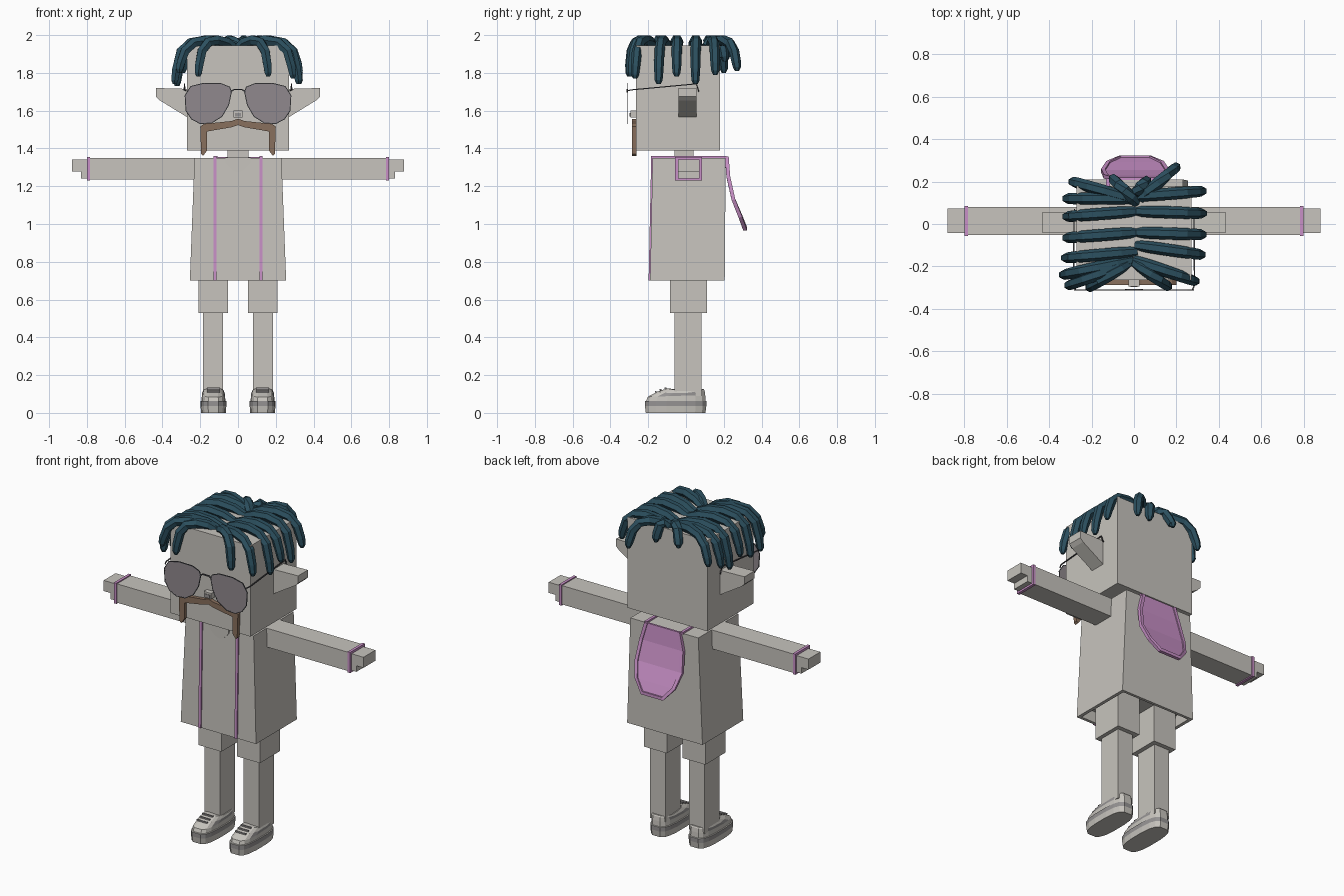
import bpy, bmesh, math
from mathutils import Vector

cube = bpy.data.objects.get("Cube")
if cube:
    bpy.data.objects.remove(cube, do_unlink=True)


def material(name, r, g, b):
    m = bpy.data.materials.new(name)
    m.use_nodes = True
    m.diffuse_color = (r, g, b, 1)
    m.node_tree.nodes["Principled BSDF"].inputs["Base Color"].default_value = (r, g, b, 1)
    return m


STONE = material("pale stone", 0.57, 0.55, 0.51)
PINK = material("pink trim", 0.58, 0.28, 0.57)
TEAL = material("dark teal hair", 0.025, 0.08, 0.115)
BROWN = material("brown moustache", 0.25, 0.16, 0.11)
LENS = material("smoky lens", 0.28, 0.25, 0.27)
FRAME = material("dark frame", 0.08, 0.08, 0.09)
GREY = material("mid grey", 0.3, 0.29, 0.29)
SIDES = ((1, "left"), (-1, "right"))


def finish(name, bm, *mats):
    bmesh.ops.recalc_face_normals(bm, faces=bm.faces)
    mesh = bpy.data.meshes.new(name)
    bm.to_mesh(mesh)
    bm.free()
    for m in mats:
        mesh.materials.append(m)
    ob = bpy.data.objects.new(name, mesh)
    bpy.context.collection.objects.link(ob)
    return ob


def loft(bm, rings, caps=True):
    """Skin a stack of equal-length point rings; returns faces band by band."""
    vs = [[bm.verts.new(p) for p in ring] for ring in rings]
    n = len(vs[0])
    bands = [[bm.faces.new((a[i], a[(i + 1) % n], b[(i + 1) % n], b[i])) for i in range(n)]
             for a, b in zip(vs, vs[1:])]
    if caps:
        bm.faces.new(vs[0])
        bm.faces.new(vs[-1])
    return bands


def box(name, mat, x, y, z):
    bm = bmesh.new()
    loft(bm, [[(x[0], y[0], h), (x[1], y[0], h), (x[1], y[1], h), (x[0], y[1], h)] for h in z])
    return finish(name, bm, mat)


def mbox(name, mat, x, y, z):
    for s, side in SIDES:
        box(f"{side}_{name}", mat, (s * x[0], s * x[1]), y, z)


def prism(name, mat, outline, lo, hi, axis="y"):
    """Extrude an outline in xz along y, or in yz along x."""
    bm = bmesh.new()
    loft(bm, [[(u, d, v) if axis == "y" else (d, u, v) for u, v in outline] for d in (lo, hi)])
    return finish(name, bm, mat)


def tube(name, mat, points, radii, sides=6):
    """Sweep a flat-sided tube along a path."""
    pts = [Vector(p) for p in points]
    rings = []
    for i, p in enumerate(pts):
        t = (pts[min(i + 1, len(pts) - 1)] - pts[max(i - 1, 0)]).normalized()
        ref = Vector((0, 1, 0)) if abs(t.y) < 0.8 else Vector((1, 0, 0))
        u = t.cross(ref).normalized()
        w = t.cross(u)
        rings.append([p + radii[i] * (u * math.cos(a) + w * math.sin(a))
                      for a in (math.tau * (k + 0.5) / sides for k in range(sides))])
    bm = bmesh.new()
    loft(bm, rings)
    return finish(name, bm, mat)


# Head, neck, nose and ears
box("head", STONE, (-0.27, 0.27), (-0.265, 0.18), (1.39, 1.945))
box("neck", STONE, (-0.055, 0.055), (-0.06, 0.04), (1.33, 1.4))
box("nose", STONE, (-0.025, 0.025), (-0.295, -0.26), (1.565, 1.6))
box("nostril_plate", GREY, (-0.017, 0.017), (-0.298, -0.294), (1.57, 1.588))
for s, side in SIDES:
    ear = [(0.26, 1.715), (0.435, 1.72), (0.435, 1.675), (0.415, 1.655), (0.26, 1.56)]
    prism(side + "_ear", STONE, [(s * x, z) for x, z in ear], -0.04, 0.055)

# Flared coat, hollow at the hem
bm = bmesh.new()


def coat_ring(x, y0, y1, z):
    return [(-x, y0, z), (x, y0, z), (x, y1, z), (-x, y1, z)]


loft(bm, [coat_ring(0.225, -0.16, 0.18, 0.76), coat_ring(0.235, -0.172, 0.188, 0.7),
          coat_ring(0.255, -0.19, 0.205, 0.7), coat_ring(0.23, -0.177, 0.21, 1.35)])
finish("coat", bm, STONE)
prism("neckline", STONE, [(-0.065, 1.352), (-0.065, 1.32), (-0.03, 1.285), (0, 1.273),
                          (0.03, 1.285), (0.065, 1.32), (0.065, 1.352)], -0.183, -0.17)

# Coat edging that runs up the front and over the shoulder
edging = [(-0.198, 0.7), (-0.184, 1.36), (0.215, 1.36), (0.215, 1.345), (-0.17, 1.345), (-0.184, 0.7)]
for s, side in SIDES:
    prism(side + "_coat_edging", PINK, edging, s * 0.114, s * 0.131, "x")

# Arms, cuffs and stepped hands
mbox("arm", STONE, (0.22, 0.79), (-0.052, 0.08), (1.235, 1.35))
mbox("cuff", PINK, (0.783, 0.8), (-0.057, 0.085), (1.229, 1.356))
mbox("palm", STONE, (0.79, 0.832), (-0.043, 0.072), (1.24, 1.342))
mbox("fingers", STONE, (0.83, 0.88), (-0.043, 0.072), (1.277, 1.342))

# Shorts and legs
mbox("shorts_leg", STONE, (0.053, 0.208), (-0.085, 0.11), (0.53, 0.765))
mbox("leg", STONE, (0.08, 0.185), (-0.06, 0.083), (0.09, 0.55))

# Shoes: rings given as front y, back y, half width, front z, back z
SHOE = [(-0.215, 0.105, 0.066, 0, 0), (-0.22, 0.11, 0.069, 0.036, 0.036),
        (-0.22, 0.11, 0.069, 0.062, 0.062), (-0.213, 0.106, 0.064, 0.064, 0.064),
        (-0.205, 0.104, 0.062, 0.085, 0.095), (-0.155, 0.1, 0.06, 0.112, 0.12),
        (-0.1, 0.095, 0.055, 0.13, 0.126)]


def shoe_ring(cx, yf, yb, w, zf, zb, n=16):
    ring = []
    for k in range(n):
        c, s = (f(math.tau * (k + 0.5) / n) for f in (math.cos, math.sin))
        x = cx + w * math.copysign(abs(c) ** 0.55, c)
        v = 0.5 + 0.5 * math.copysign(abs(s) ** 0.75, s)
        dip = 0.012 * math.sin(math.pi * v) if zf > 0.1 else 0
        ring.append((x, yf + (yb - yf) * v, zf + (zb - zf) * v - dip))
    return ring


for s, side in SIDES:
    bm = bmesh.new()
    bands = loft(bm, [shoe_ring(s * 0.13, *r) for r in SHOE])
    for face in bands[1]:
        face.material_index = 1
    for face in bands[4]:
        if abs(face.calc_center_median().y + 0.03) < 0.08:
            face.material_index = 1
    finish(side + "_shoe", bm, STONE, GREY)
    for i in range(3):
        y, z = -0.165 + 0.026 * i, 0.109 + 0.009 * i
        box(f"{side}_lace_{i}", GREY, (s * 0.13 - 0.035, s * 0.13 + 0.035), (y, y + 0.01), (z, z + 0.008))

# Hood hanging at the back: rows of z, y, half width
HOOD = [(1.355, 0.208, 0.11), (1.25, 0.216, 0.138), (1.13, 0.243, 0.15),
        (1.04, 0.28, 0.125), (0.975, 0.305, 0.07)]
bm = bmesh.new()
loft(bm, [[(0.005 - w, y, z), (0.005 + w, y, z), (0.005 + w, y + 0.012, z), (0.005 - w, y + 0.012, z)]
          for z, y, w in HOOD])
finish("hood", bm, PINK)
rim = [(0.005 - w, y + 0.008, z) for z, y, w in HOOD] + [(0.005 + w, y + 0.008, z) for z, y, w in HOOD[::-1]]
tube("hood_rim", PINK, rim, [0.014] * len(rim), 4)

# Moustache with drooping ends
half = [(0.035, 1.545), (0.18, 1.53), (0.2, 1.515), (0.195, 1.37), (0.185, 1.36),
        (0.163, 1.39), (0.163, 1.49), (0.035, 1.512)]
inner = half[4:]
outline = [(0, 1.557)] + half + [(0, 1.524)] + [(-x, z) for x, z in half[::-1]]
prism("moustache", BROWN, outline, -0.287, -0.262)

# Aviator glasses
lens = [(0.035, 1.7), (0.045, 1.725), (0.09, 1.743), (0.18, 1.745), (0.25, 1.728), (0.28, 1.68),
        (0.275, 1.6), (0.245, 1.555), (0.2, 1.532), (0.14, 1.535), (0.085, 1.57), (0.05, 1.63)]
for s, side in SIDES:
    pts = [(s * x, z) for x, z in lens]
    prism(side + "_lens", LENS, pts, -0.313, -0.309)
    loop = [(x, -0.311, z) for x, z in pts + pts[:2]]
    tube(side + "_lens_rim", FRAME, loop, [0.0035] * len(loop), 4)
    tube(side + "_temple_arm", FRAME, [(s * 0.275, -0.311, 1.705), (s * 0.285, -0.29, 1.71),
                                       (s * 0.283, 0.055, 1.742), (s * 0.28, 0.068, 1.7)], [0.004] * 4, 4)
tube("glasses_bridge", FRAME, [(-0.04, -0.311, 1.7), (-0.02, -0.311, 1.712),
                               (0.02, -0.311, 1.712), (0.04, -0.311, 1.7)], [0.005] * 4, 4)

# Dreadlocks: root x, root y, tip x, tip y, tip z
LOCKS = [(0.01, 0.11, -0.29, 0.2, 1.8), (0.01, 0.12, -0.32, 0.12, 1.77), (0.01, 0.06, -0.32, 0.035, 1.73),
         (0.01, -0.04, -0.32, -0.065, 1.77), (0.01, -0.13, -0.325, -0.16, 1.73),
         (-0.01, -0.17, -0.335, -0.24, 1.74), (-0.02, -0.18, -0.31, -0.29, 1.8),
         (-0.02, -0.18, -0.21, -0.3, 1.78), (0.01, 0.1, -0.1, 0.215, 1.87),
         (0.01, 0.13, 0.325, 0.155, 1.79), (0.01, 0.06, 0.325, 0.05, 1.74), (0.01, -0.04, 0.325, -0.05, 1.78),
         (0.01, -0.1, 0.32, -0.145, 1.74), (0, -0.17, 0.29, -0.27, 1.77), (0, -0.18, 0.16, -0.295, 1.78),
         (0.03, 0.12, 0.2, 0.27, 1.81), (0.0, 0.14, 0.06, 0.205, 1.86)]
ARC = [(0, 1.935), (0.22, 1.963), (0.5, 1.973), (0.74, 1.96), (0.9, 1.915)]
for i, (rx, ry, tx, ty, tz) in enumerate(LOCKS):
    def along(f, z):
        return (rx + (tx - rx) * f, ry + (ty - ry) * f, z)
    path = [along(f, z) for f, z in ARC]
    path += [along(0.975, 0.45 * 1.915 + 0.55 * tz), along(1, tz + 0.02), along(1, tz)]
    tube(f"dreadlock_{i}", TEAL, path, [0.024, 0.028, 0.029, 0.028, 0.027, 0.025, 0.021, 0.011])
